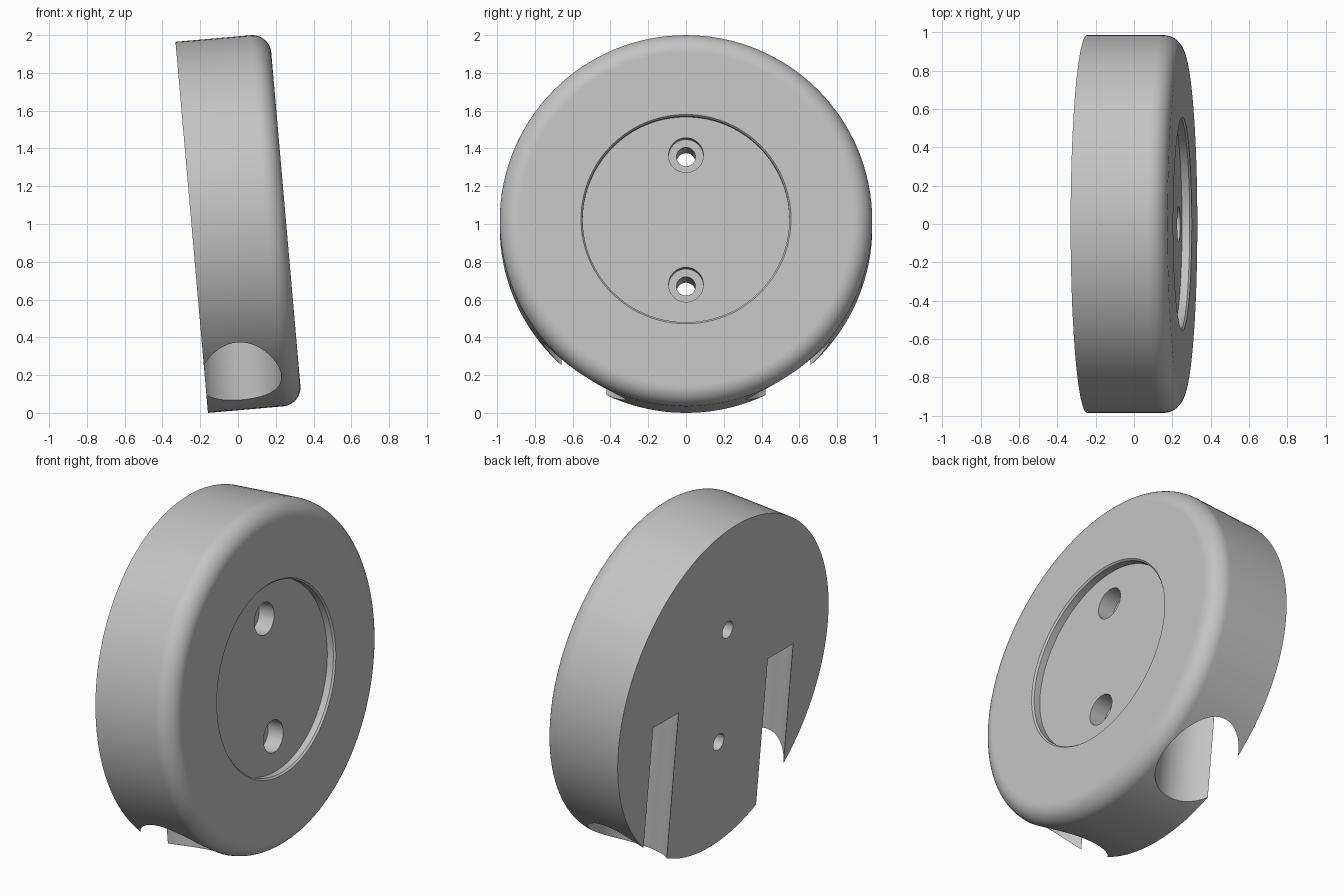
import bpy
import bmesh
from math import sin, cos, pi, radians
from mathutils import Matrix, Vector

cube = bpy.data.objects.get("Cube")
if cube:
    bpy.data.objects.remove(cube, do_unlink=True)

RADIUS, THICK, FILLET = 0.986, 0.5, 0.1
SEGMENTS = 128

grey = bpy.data.materials.new("plain grey")
grey.use_nodes = True
colour = (0.55, 0.55, 0.55, 1)
grey.diffuse_color = colour
grey.node_tree.nodes["Principled BSDF"].inputs["Base Color"].default_value = colour


def make_object(name, bm):
    bmesh.ops.recalc_face_normals(bm, faces=bm.faces)
    mesh = bpy.data.meshes.new(name)
    bm.to_mesh(mesh)
    bm.free()
    mesh.materials.append(grey)
    obj = bpy.data.objects.new(name, mesh)
    bpy.context.collection.objects.link(obj)
    return obj


def lathe(name, profile):
    """Revolve (radius, height) points about z; both ends lie on the axis."""
    bm = bmesh.new()
    verts = [bm.verts.new((r, 0, h)) for r, h in profile]
    edges = [bm.edges.new(pair) for pair in zip(verts, verts[1:])]
    bmesh.ops.spin(bm, geom=verts + edges, cent=(0, 0, 0), axis=(0, 0, 1),
                   angle=2 * pi, steps=SEGMENTS, use_duplicate=False)
    bmesh.ops.remove_doubles(bm, verts=bm.verts, dist=0.0001)
    return make_object(name, bm)


def cylinder(name, radius, start, end):
    start, end = Vector(start), Vector(end)
    axis = end - start
    turn = Vector((0, 0, 1)).rotation_difference(axis).to_matrix().to_4x4()
    bm = bmesh.new()
    bmesh.ops.create_cone(bm, cap_ends=True, segments=64, radius1=radius,
                          radius2=radius, depth=axis.length,
                          matrix=Matrix.Translation((start + end) / 2) @ turn)
    cutter = make_object(name, bm)
    cutter.hide_render = True
    return cutter


# Round body with a rounded front rim and a shallow chamfered recess
rim = [(RADIUS - FILLET + FILLET * cos(a), THICK - FILLET + FILLET * sin(a))
       for a in (i * pi / 24 for i in range(13))]
body = lathe("round_body", [(0, 0), (RADIUS, 0)] + rim + [
    (0.556, THICK), (0.547, THICK - 0.01), (0.547, THICK - 0.05),
    (0, THICK - 0.05)])

# Counterbored screw holes, and blind round channels open at the back
cutters = []
for side in (-1, 1):
    x = side * 0.344
    cutters.append(cylinder("screw_hole_cutter", 0.05, (x, 0, -0.1), (x, 0, 0.6)))
    cutters.append(cylinder("counterbore_cutter", 0.092, (x, 0, 0.35), (x, 0, 0.6)))
    y = side * 0.54
    cutters.append(cylinder("channel_cutter", 0.22, (0, y, 0.185), (1.2, y, 0.185)))

bpy.context.view_layer.objects.active = body
body.select_set(True)
for cutter in cutters:
    cut = body.modifiers.new("cut", "BOOLEAN")
    cut.operation = "DIFFERENCE"
    cut.solver = "EXACT"
    cut.object = cutter
    bpy.ops.object.modifier_apply(modifier=cut.name)
    bpy.data.objects.remove(cutter, do_unlink=True)

# Smooth curves, crisp edges, flat faces
bpy.ops.object.shade_smooth_by_angle(angle=radians(30))
body.modifiers.new("flat_face_normals", "WEIGHTED_NORMAL").keep_sharp = True

# Stand the disc up, leaning back by five degrees
body.matrix_world = (Matrix.Translation((-0.245, 0, RADIUS * cos(radians(5))))
                     @ Matrix.Rotation(radians(85), 4, "Y"))
